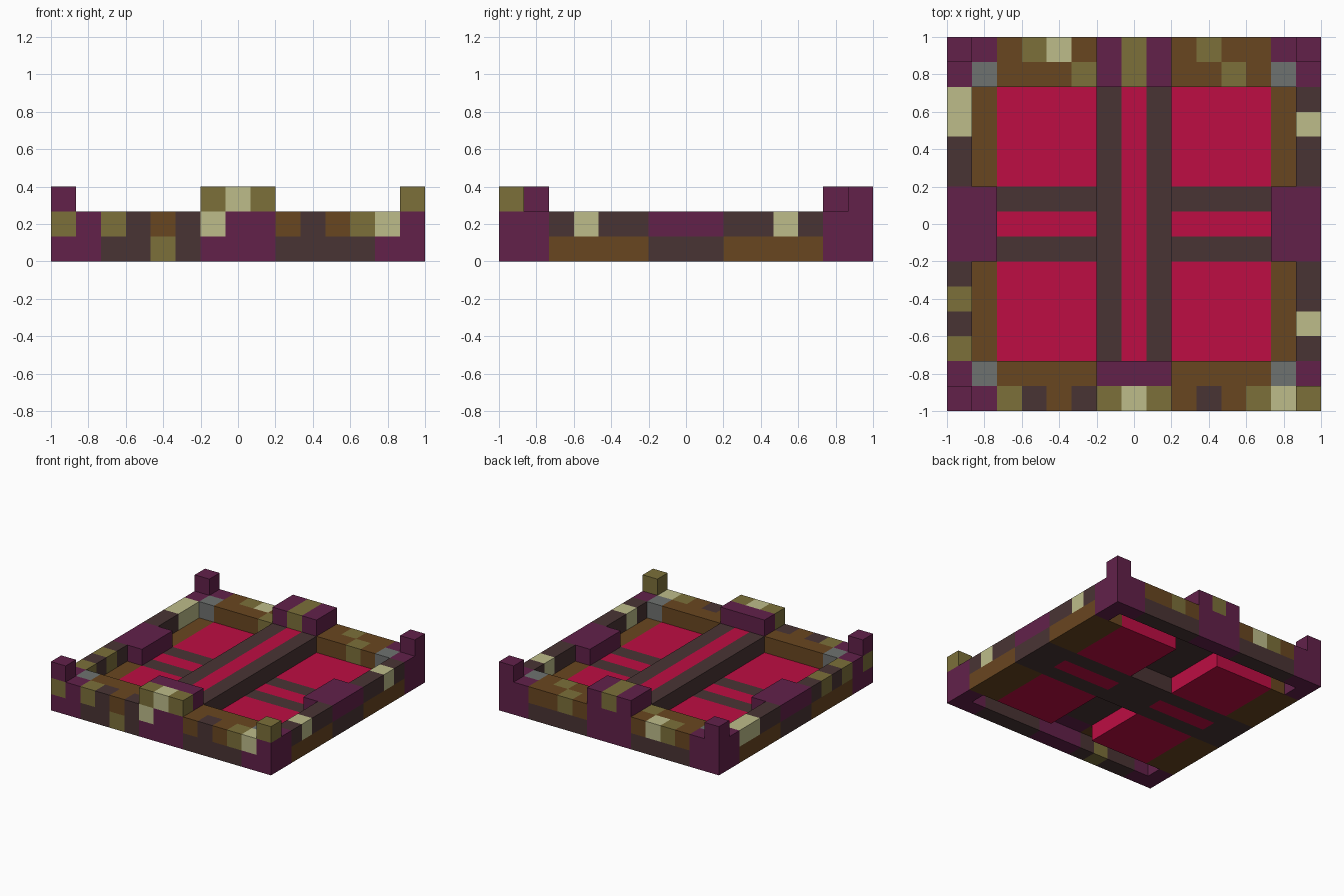
import bpy
import bmesh

cube = bpy.data.objects.get("Cube")
if cube:
    bpy.data.objects.remove(cube, do_unlink=True)

N = 15            # blocks along each side
U = 2.0 / N       # size of one block


def linear(v):
    v /= 255.0
    return v / 12.92 if v <= 0.04045 else ((v + 0.055) / 1.055) ** 2.4


# One flat material per colour, keyed by a letter used in the block patterns
COLOURS = {
    "V": ("plum", (98, 33, 74)),
    "R": ("crimson", (189, 13, 67)),
    "D": ("dark_umber", (73, 52, 52)),
    "B": ("brown", (105, 70, 32)),
    "O": ("olive", (124, 112, 58)),
    "C": ("pale_moss", (189, 188, 138)),
    "G": ("grey", (111, 114, 112)),
}
MATS = {}
for key, (label, rgb) in COLOURS.items():
    m = bpy.data.materials.new(label)
    m.use_nodes = True
    col = tuple(linear(c) for c in rgb) + (1.0,)
    m.diffuse_color = col
    m.node_tree.nodes["Principled BSDF"].inputs["Base Color"].default_value = col
    MATS[key] = m


def strip(name, pattern, axis, col, row, level, width=1, underside=None):
    """Box one block high, cut into coloured blocks along axis, width blocks across."""
    slots = sorted(set(pattern + (underside or "")))
    mesh = bpy.data.meshes.new(name)
    for k in slots:
        mesh.materials.append(MATS[k])

    bm = bmesh.new()
    # cut only where the colour changes
    n = len(pattern)
    cuts = [i for i in range(n + 1) if i in (0, n) or pattern[i] != pattern[i - 1]]

    def vert(along, across, up):
        c, r = (along, across) if axis == "x" else (across, along)
        return bm.verts.new(((col + c) * U - 1, (row + r) * U - 1, (level + up) * U))

    rings = [[vert(a, w, h) for w, h in ((0, 0), (width, 0), (width, 1), (0, 1))]
             for a in cuts]
    for i in range(len(rings) - 1):
        idx = slots.index(pattern[cuts[i]])
        p, q = rings[i], rings[i + 1]
        for k in range(4):
            f = bm.faces.new((p[k], p[(k + 1) % 4], q[(k + 1) % 4], q[k]))
            f.material_index = idx
            if k == 0 and underside:
                f.material_index = slots.index(underside)
    bm.faces.new(rings[0]).material_index = slots.index(pattern[0])
    bm.faces.new(rings[-1]).material_index = slots.index(pattern[-1])
    bmesh.ops.recalc_face_normals(bm, faces=bm.faces)
    bm.to_mesh(mesh)
    bm.free()
    ob = bpy.data.objects.new(name, mesh)
    bpy.context.collection.objects.link(ob)
    return ob


# Front and back walls: lower course, upper course, inner ledge
strip("front_wall_lower", "VVDDODVVVDDDDVV", "x", 0, 0, 0)
strip("front_wall_upper", "OVODBDCVVBDBOCV", "x", 0, 0, 1)
strip("front_inner_ledge", "GBBBBVVVBBBBG", "x", 1, 1, 1)
strip("back_wall_lower", "VVDDDDVVVDDDDVV", "x", 0, 14, 0)
strip("back_wall_upper", "VVBOCBVVVBOBBVV", "x", 0, 14, 1)
strip("back_inner_ledge", "GBBBOVVVBBOBG", "x", 1, 13, 1)

# Side walls, floor edges and middle pads
UPPER = {"right": "VODODVVVDDCCV", "left": "VDCDDVVVDDCDV"}
for side, outer, inner in (("right", 0, 1), ("left", 14, 13)):
    strip(side + "_wall_lower", "VBBBBDDDBBBBV", "y", outer, 1, 0)
    strip(side + "_wall_upper", UPPER[side], "y", outer, 1, 1)
    strip(side + "_floor_edge", "BBBBDDDBBBB", "y", inner, 2, 0)
    strip(side + "_wall_pad", "VVV", "y", inner, 6, 1)

# Corner posts
for name, c, r, colour in (("front_right", 0, 0, "V"), ("front_left", 14, 0, "O"),
                           ("back_right", 0, 14, "V"), ("back_left", 14, 14, "V")):
    strip(name + "_post", colour, "x", c, r, 2)

# Raised blocks in the middle of the front and back walls
strip("front_crest_outer", "OCO", "x", 6, 0, 2)
strip("front_crest_inner", "VVV", "x", 6, 1, 2)
strip("back_crest", "VOV", "x", 6, 13, 2, width=2)

# Floor panels with a low striped band between each pair
for side, c in (("right", 2), ("left", 9)):
    for end, r in (("front", 2), ("back", 9)):
        strip(f"{end}_{side}_floor_panel", "RRRR", "x", c, r, 0, width=4)
    strip(side + "_floor_band", "DRD", "y", c, 6, 0, width=4)

# Raised striped beam from front to back on a central support
strip("centre_beam", "DRD", "x", 6, 2, 1, width=11, underside="D")
strip("centre_support", "DDD", "x", 6, 6, 0, width=3)
